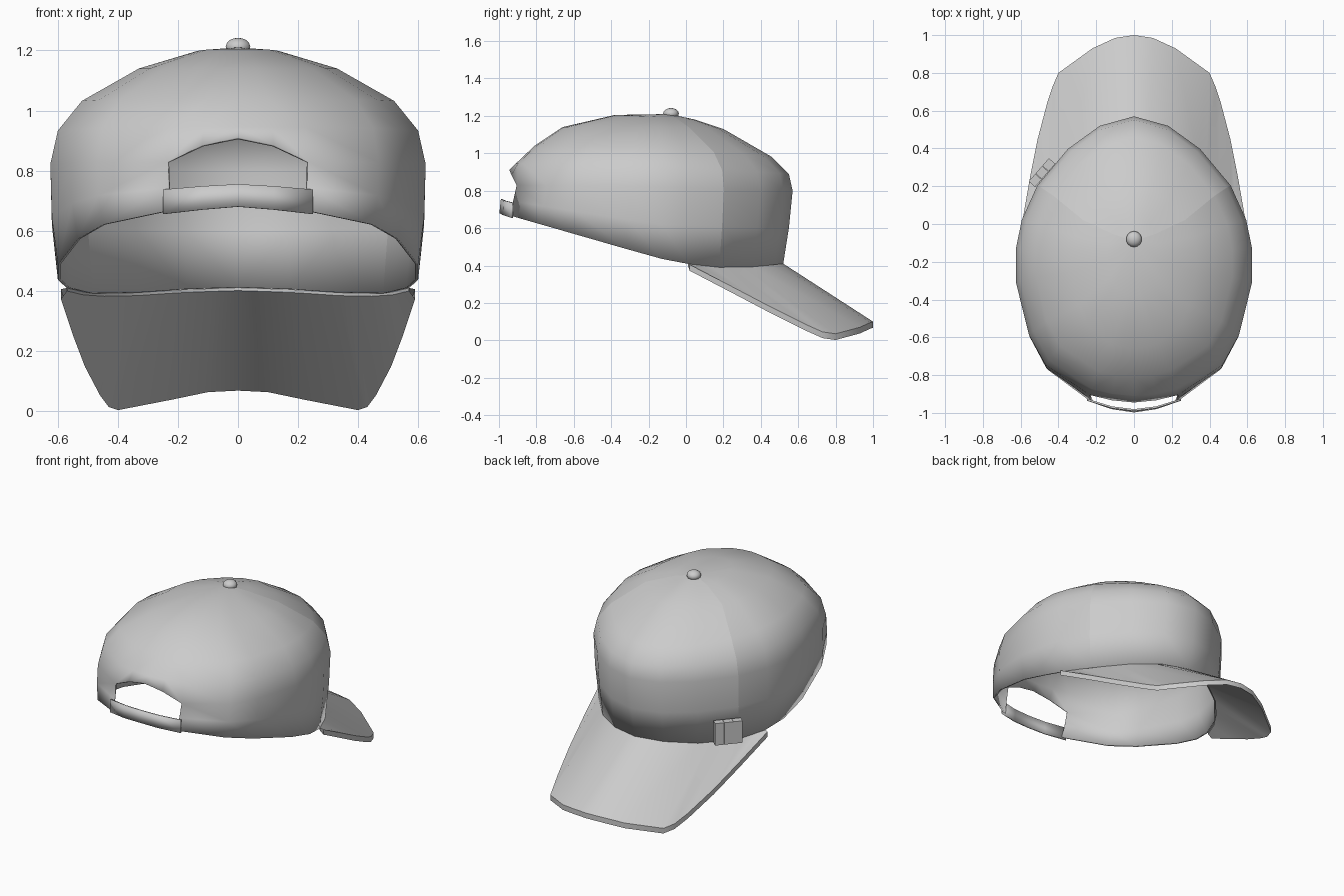
import bpy, math
from mathutils import Vector, Matrix
import bmesh

if "Cube" in bpy.data.objects:
    bpy.data.objects.remove(bpy.data.objects["Cube"])

CY = -0.15  # centre of the crown plan


def make(name, verts, faces, mirror=True, thick=0, sharp=None, angle=40):
    me = bpy.data.meshes.new(name)
    me.from_pydata(verts, [], faces)
    me.update()
    ob = bpy.data.objects.new(name, me)
    bpy.context.collection.objects.link(ob)
    bpy.ops.object.select_all(action='DESELECT')
    ob.select_set(True)
    bpy.context.view_layer.objects.active = ob
    if sharp:
        for e in me.edges:
            e.use_edge_sharp = sharp(e)
    bpy.ops.object.shade_smooth_by_angle(angle=math.radians(angle), keep_sharp_edges=True)
    if mirror:
        m = ob.modifiers.new("mirror", 'MIRROR')
        m.use_clip = True
    if thick:
        s = ob.modifiers.new("thickness", 'SOLIDIFY')
        s.thickness = thick
        s.offset = -1
    return ob


# Half plan of the crown, front to back, in unit size
plan = [(0, 1), (.29, .93), (.56, .76), (.82, .49), (.95, .24), (1, .03), (1, -.2),
        (.89, -.55), (.75, -.75), (.375, -.95), (.19, -.985), (0, -1)]
# Rings: front y, front z, half width, side z, back y, back z
rings = [(.52, .41, .60, .44, -.985, .68),
         (.55, .60, .62, .62, -.965, .75),
         (.57, .80, .625, .82, -.945, .83),
         (.55, .89, .60, .93, -.91, .945),
         (.46, .98, .52, 1.03, -.81, 1.04),
         (.20, 1.13, .33, 1.14, -.66, 1.14),
         (.05, 1.18, .14, 1.195, -.38, 1.205)]


def ring_point(r, c):
    fy, fz, w, sz, by, bz = rings[r]
    u, v = plan[c]
    if v >= 0:
        z = sz + (fz - sz) * v
        if r == 0:
            z -= .035 * math.sin(math.pi * v)
        return Vector((w * u, CY + (fy - CY) * v, z))
    return Vector((w * u, CY + (by - CY) * -v, sz + (bz - sz) * -v))


# Crown with the arched opening at the back
n = len(plan)
verts = [ring_point(r, c) for r in range(len(rings)) for c in range(n)]
verts[2 * n + 10].z += .055
verts[2 * n + 11].z += .08
apex = len(verts)
verts.append(Vector((0, -.09, 1.21)))
faces = []
for r in range(len(rings)):
    for c in range(n - 1):
        if r < 2 and c >= 9:
            continue
        a = r * n + c
        if r < len(rings) - 1:
            faces.append((a, a + n, a + n + 1, a + 1))
        else:
            faces.append((a, apex, a + 1))


def panel_seam(e):
    a, b = sorted(e.vertices)
    return a % n == 3 and (b == apex or b - a == n)


make("crown", verts, faces, thick=.01, sharp=panel_seam)

# Closing strap at the back
sv = [(.25, -.935, .655), (.12, -.98, .67), (0, -.998, .68),
      (.25, -.935, .737), (.12, -.975, .748), (0, -.99, .755)]
make("back_strap", [Vector(p) for p in sv], [(0, 3, 4, 1), (1, 4, 5, 2)], thick=.01)

# Curved brim: rim position along the plan, then the outer edge point
edge = [(0, 0, 1, .10), (.5, .1, .985, .095), (1.2, .22, .93, .07), (2, .4, .8, .035),
        (2.3, .43, .73, .045), (2.7, .46, .64, .085), (3.3, .51, .45, .18),
        (3.7, .55, .25, .285), (4, .59, .02, .405)]
verts, faces = [], []
drop = Vector((0, 0, .033))
for t, x, y, z in edge:
    i = min(int(t), 3)
    inner = ring_point(0, i).lerp(ring_point(0, i + 1), t - i)
    outer = Vector((x, y, z))
    verts += [inner, outer, outer - drop, inner - drop * .3]
for k in range(len(edge) - 1):
    a = 4 * k
    for j in range(4):
        q = (j + 1) % 4
        faces.append((a + j, a + j + 4, a + q + 4, a + q)[::-1])
make("brim", verts, faces, angle=35)

# Button on top
bpy.ops.mesh.primitive_uv_sphere_add(segments=14, ring_count=8, radius=.042,
                                     location=(0, -.08, 1.212))
button = bpy.context.object
button.name = "top_button"
button.scale.z = .72
bpy.ops.object.shade_smooth()

# Small side tab made of three blocks
me = bpy.data.meshes.new("side_tab")
bm = bmesh.new()
for k in (-1, 0, 1):
    mat = (Matrix.Translation((-.487, .272, .475)) @ Matrix.Rotation(math.radians(49), 4, 'Z')
           @ Matrix.Translation((k * .055, 0, 0)) @ Matrix.Diagonal((.053, .045, .14, 1)))
    bmesh.ops.create_cube(bm, size=1, matrix=mat)
bm.to_mesh(me)
bm.free()
bpy.context.collection.objects.link(bpy.data.objects.new("side_tab", me))
